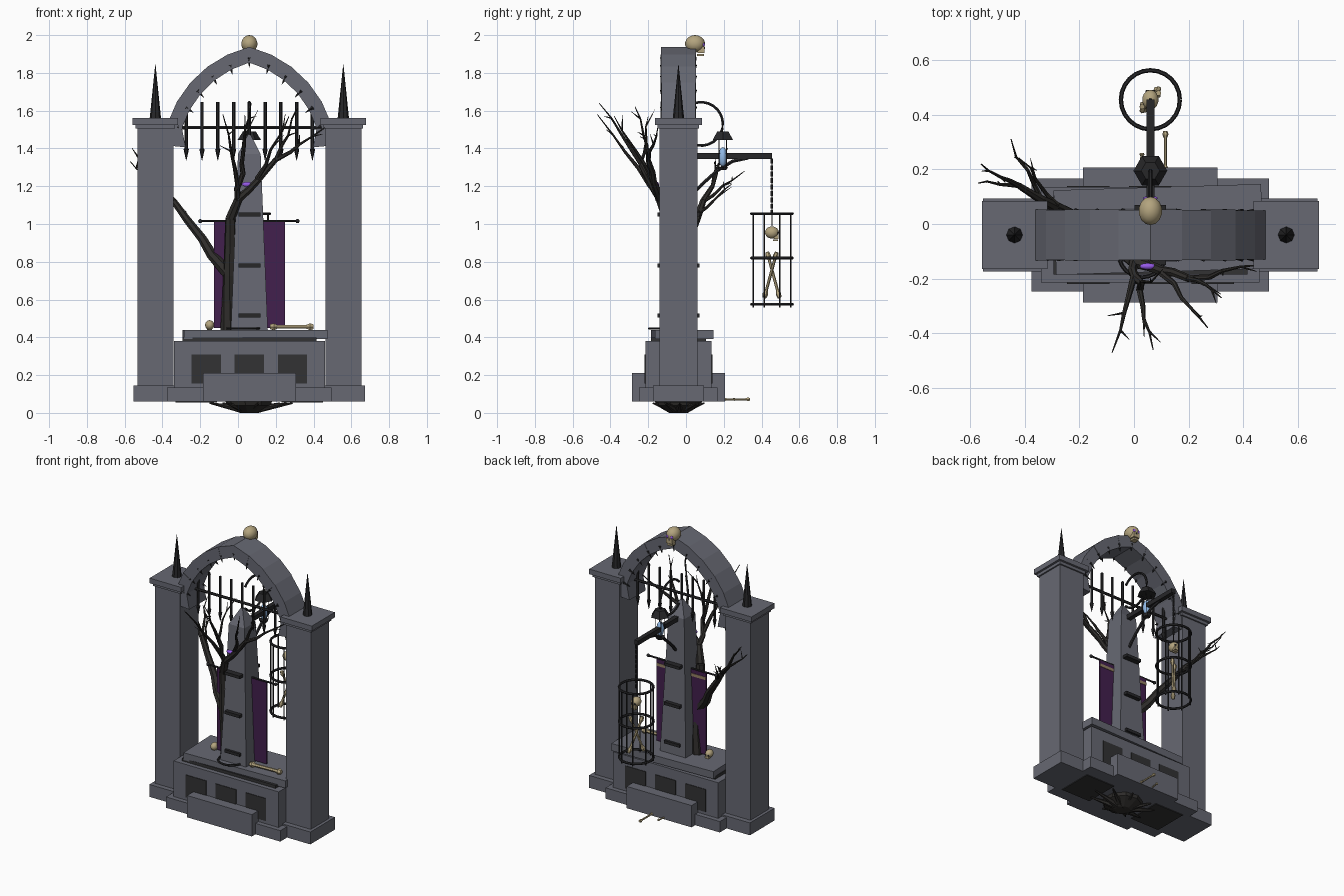
import bpy, bmesh, math, random
from mathutils import Vector, Matrix

if "Cube" in bpy.data.objects:
    bpy.data.objects.remove(bpy.data.objects["Cube"])

random.seed(4)
CX, CY = 0.06, -0.04  # centre of the monument


def mat(name, *c):
    m = bpy.data.materials.new(name)
    m.diffuse_color = (*c, 1)
    m.use_nodes = True
    m.node_tree.nodes["Principled BSDF"].inputs["Base Color"].default_value = m.diffuse_color
    return m


STONE = mat("grey stone", 0.135, 0.14, 0.17)
PANEL = mat("dark panel", 0.032, 0.032, 0.034)
IRON = mat("black iron", 0.02, 0.02, 0.022)
BARK = mat("dead bark", 0.028, 0.026, 0.024)
CLOTH = mat("purple cloth", 0.055, 0.014, 0.075)
BONE = mat("old bone", 0.45, 0.37, 0.21)
TRIM = mat("tan trim", 0.3, 0.22, 0.13)
GLOW = mat("blue glow", 0.3, 0.52, 0.85)
GEM = mat("violet glow", 0.3, 0.1, 0.8)


def finish(name, bm, m, smooth=False):
    bmesh.ops.recalc_face_normals(bm, faces=bm.faces)
    me = bpy.data.meshes.new(name)
    bm.to_mesh(me)
    bm.free()
    me.materials.append(m)
    for p in me.polygons:
        p.use_smooth = smooth
    ob = bpy.data.objects.new(name, me)
    bpy.context.collection.objects.link(ob)


def box(name, c, s, m, turn=0):
    bm = bmesh.new()
    bmesh.ops.create_cube(bm, size=1, matrix=Matrix.Translation(c) @ Matrix.Rotation(turn, 4, 'Z') @ Matrix.Diagonal((*s, 1)))
    finish(name, bm, m)


def slab(name, w, d, z0, z1, m=STONE, x=CX, y=CY, turn=0):
    box(name, (x, y, (z0 + z1) / 2), (w, d, z1 - z0), m, turn)


def ball(name, c, r, m):
    bm = bmesh.new()
    bmesh.ops.create_uvsphere(bm, u_segments=14, v_segments=9, radius=1,
                              matrix=Matrix.Translation(c) @ Matrix.Diagonal((*r, 1)))
    finish(name, bm, m, True)


def tubes(name, paths, m, n=6, spin=0):
    """Each path is a list of (x, y, z, radius)."""
    bm = bmesh.new()
    for path in paths:
        pts = [Vector(p[:3]) for p in path]
        rings = []
        for i, p in enumerate(pts):
            d = (pts[min(i + 1, len(pts) - 1)] - pts[max(i - 1, 0)]).normalized()
            q = d.to_track_quat('Z', 'Y')
            r = max(path[i][3], 0.0008)
            angles = [spin + k * math.tau / n for k in range(n)]
            rings.append([bm.verts.new(p + q @ Vector((r * math.cos(a), r * math.sin(a), 0))) for a in angles])
        for a, b in zip(rings, rings[1:]):
            for k in range(n):
                bm.faces.new((a[k], a[(k + 1) % n], b[(k + 1) % n], b[k]))
        bm.faces.new(rings[0])
        bm.faces.new(rings[-1])
    finish(name, bm, m)


def upright(x, y, *zr):
    return [(x, y, z, r) for z, r in zip(zr[::2], zr[1::2])]


def ring(x, y, z, r, t, n=24):
    return [(x + r * math.cos(i * math.tau / n), y + r * math.sin(i * math.tau / n), z, t) for i in range(n + 1)]


def bone(a, b, r):
    a, b = Vector(a), Vector(b)
    return [(*a.lerp(b, i / 12), r * (1.9 if i in (1, 11) else 1.3 if i in (0, 12) else 1)) for i in range(13)]


def skull(name, c, r, eye):
    c = Vector(c)
    ball(name + "_cranium", c, (r * .95, r * 1.15, r), BONE)
    box(name + "_cheeks", c + r * Vector((0, .7, -.7)), (r, .8 * r, .75 * r), BONE)
    box(name + "_jaw", c + r * Vector((0, .6, -1.3)), (.8 * r, .8 * r, .25 * r), BONE)
    for s in (-1, 1):
        ball(name + "_eye", c + r * Vector((s * .36, 1, -.1)), (.22 * r, .14 * r, .22 * r), eye)
    box(name + "_nose", c + r * Vector((0, 1.1, -.5)), (.2 * r, .04 * r, .25 * r), PANEL)


# columns with base, cap and spike
for s in (-1, 1):
    c = CX + s * 0.4975
    slab("column_base", .23, .268, .06, .145, x=c)
    slab("column_shaft", .19, .2, .14, 1.52, x=c)
    slab("column_cap_lower", .21, .22, 1.505, 1.53, x=c)
    slab("column_cap", .24, .25, 1.525, 1.56, x=c)
    tubes("column_spike", [upright(c, CY, 1.56, .03, 1.845, 0)], IRON, 8)

# stepped pedestal
slab("plinth", .87, .415, .06, .135)
slab("pedestal", .8, .35, .06, .38)
slab("step", .493, .494, .06, .21)
slab("pedestal_neck", .71, .29, .37, .4, PANEL)
slab("top_slab", .76, .31, .39, .44, x=.09, y=-.02, turn=.03)
for i in (-1, 0, 1):
    for s in (-1, 1):
        slab("pedestal_panel", .155, .008, .155, .31, PANEL, x=CX + i * .228, y=CY + s * .175)

# pointed arch made of wedge blocks, two arcs leaning together
N = 6


def arc(r, t):
    a = .1 + (math.acos(.14 / r) - .1) * t / N
    return r * math.cos(a) - .14 - (.04 if t == 0 else 0), 1.354 + r * math.sin(a)


bm = bmesh.new()
thorns = []
for s in (-1, 1):
    for i in range(N):
        j = random.uniform(0, .006)
        prof = [arc(.6, i), arc(.6, i + 1), arc(.52, i + 1), arc(.52, i)]
        f, b = [[bm.verts.new((CX + s * x, y, z)) for x, z in prof] for y in (-.135 + j, .054 - j)]
        bm.faces.new(f)
        bm.faces.new(b)
        for k in range(4):
            bm.faces.new((f[k], f[(k + 1) % 4], b[(k + 1) % 4], b[k]))
        for y in (-.125, .045):
            (x, z), (u, w) = arc(.545, i + 1), arc(.495, i + 1)
            thorns.append([(CX + s * x, y, z, .013), (CX + s * u, y, w, 0)])
finish("arch", bm, STONE)
tubes("arch_thorns", thorns, IRON, 5)

# raised gate
gate = [[(CX + s * .36, CY, 1.51, .009) for s in (-1, 1)]]
for i in range(-4, 5):
    gate.append(upright(CX + i * .0835, CY, 1.645, .009, 1.4, .009, 1.395, .014, 1.335, 0))
tubes("gate_bars", gate, IRON)

# obelisk with iron straps
q = math.sqrt(2)
tubes("obelisk", [upright(CX, CY, .43, .098 * q, 1.37, .06 * q, 1.485, 0)], STONE, 4, math.pi / 4)
for z in (.515, .78, 1.05):
    slab("obelisk_strap", .116, .221, z - .01, z + .01, IRON)
tubes("shackle_ring", [ring(.03, -.11, .447, .085, .007)], IRON)

# banner on a rod
slab("banner", .375, .01, .45, 1.01, CLOTH)
slab("banner_trim", .375, .004, .965, .985, TRIM, y=CY + .006)
tubes("banner_rod", [[(x, CY, 1.015, .006) for x in (-.2, .315)]], IRON)
for x in (-.2, .315):
    ball("rod_finial", (x, CY, 1.015), [.011] * 3, IRON)

# dead tree: limbs grow from a start to a tip with a little wander, then sprout twigs
limbs, twigs = [], []


def limb(a, b, r, tip=.002, n=5, wander=.012):
    a, b = Vector(a), Vector(b)
    pts = []
    for i in range(n):
        w = wander if 0 < i < n - 1 else 0
        p = a.lerp(b, i / (n - 1)) + Vector([random.uniform(-w, w) for _ in "xyz"])
        pts.append((*p, r + (tip - r) * i / (n - 1)))
    limbs.append(pts)
    if tip < .005:
        for p in pts[2:-1]:
            v = Vector(p[:3])
            t = v + (b - a) * .18 + Vector([random.uniform(-.05, .05) for _ in "xyz"])
            twigs.append([(*v, .005), (*t, .001)])


FOOT, FORK = (-.055, -.05, .43), (-.04, -.1, 1.03)
CROTCH, RIGHT, FRONT = (0, -.14, 1.13), (.2, -.2, 1.34), (.02, -.24, 1.32)
BACK, BACK_MID = (-.34, .09, 1.12), (-.42, .14, 1.2)
limb(FOOT, FORK, .04, .028, wander=.004)
limb(FORK, CROTCH, .028, .022, 3, 0)
limb(CROTCH, RIGHT, .022, .014)
limb(RIGHT, (.46, -.15, 1.51), .013)
limb(RIGHT, (.32, -.27, 1.62), .011)
limb(CROTCH, FRONT, .018, .013)
limb(FRONT, (.07, -.46, 1.64), .012)
limb(FRONT, (.06, -.2, 1.57), .01)
limb((0, -.19, 1.2), (-.08, -.47, 1.58), .014)
limb((.1, -.18, 1.24), (.27, -.38, 1.57), .013)
limb((-.055, -.07, .74), BACK, .032, .017)
limb(BACK, BACK_MID, .017, .012, 3)
limb(BACK_MID, (-.56, .22, 1.4), .011)
limb(BACK_MID, (-.57, .15, 1.33), .009)
limb(BACK, (-.45, .31, 1.28), .011)
limb((-.28, .07, 1.06), (-.42, .24, 1.21), .01)
tubes("dead_tree", limbs, BARK, 7)
tubes("tree_twigs", twigs, BARK, 4)
ball("tree_gem", (.05, -.155, 1.21), (.03, .012, .013), GEM)

# crane arm, brace, hook and lantern
slab("crane_arm", .03, .475, 1.345, 1.375, IRON, y=.218)
tubes("crane_brace", [[(CX, .33 * t, 1.12 + .23 * math.sin(t * math.pi / 2), .01) for t in (0, .25, .5, .75, 1)]], IRON)
tubes("lantern_hook", [[(CX, .08 + .115 * math.cos(math.radians(d)), 1.53 + .115 * math.sin(math.radians(d)), .008)
                        for d in range(140, -141, -14)]], IRON)
LY = .195
tubes("lantern_hood", [upright(CX, LY, 1.445, .062, 1.49, .034)], IRON)
tubes("lantern_frame", [upright(CX + x, LY + y, 1.3, .003, 1.45, .003) for x in (-.02, .02) for y in (-.02, .02)], IRON, 4)
tubes("lantern_foot", [upright(CX, LY, 1.287, .022, 1.303, .032)], IRON)
ball("lantern_flame", (CX, LY, 1.355), (.024, .024, .052), GLOW)

# hanging cage on a chain
KY = .455
links = [upright(CX, KY, 1.345 - i * .034, .007, 1.319 - i * .034, .007) for i in range(9)]
tubes("cage_chain", links + [upright(CX, KY, 1.35, .003, .99, .003)], IRON, 5)
cage = [ring(CX, KY, z, .108, .008) for z in (1.055, .82, .575)]
for k in range(8):
    a = (k + .5) * math.tau / 8
    cage.append(upright(CX + .108 * math.cos(a), KY + .108 * math.sin(a), .558, .005, 1.06, .005))
tubes("cage", cage, IRON)
skull("cage_skull", (CX, KY, .955), .032, PANEL)
tubes("cage_bones", [bone((CX - s * .03, KY - s * .04, .61), (CX + s * .03, KY + s * .025, .85), .008) for s in (-1, 1)], BONE)

# skulls and loose bones
skull("crown_skull", (CX, .048, 1.954), .046, GEM)
skull("slab_skull", (-.15, -.04, .465), .026, PANEL)
tubes("loose_bones", [bone((.17, -.11, .456), (.4, -.1, .456), .011), bone((.115, .19, .072), (.115, .34, .072), .006),
                      bone((.02, .19, .072), (.03, .26, .072), .005)], BONE)

# dark roots and plates underneath
tubes("root_mass", [upright(CX, CY, .07, .13, .04, .12, 0, .05)], BARK, 9)
roots = []
for k in range(9):
    a = k * math.tau / 9 + random.uniform(-.2, .2)
    roots.append([(CX + math.cos(a) * r, CY + .6 * math.sin(a) * r, .01 + .18 * r, .025 - .09 * r) for r in (.04, .1, .16, .23)])
tubes("roots", roots, BARK)
for s in (-1, 1):
    slab("underside_plate", .22, .24, .055, .062, PANEL, x=CX + s * .28)
